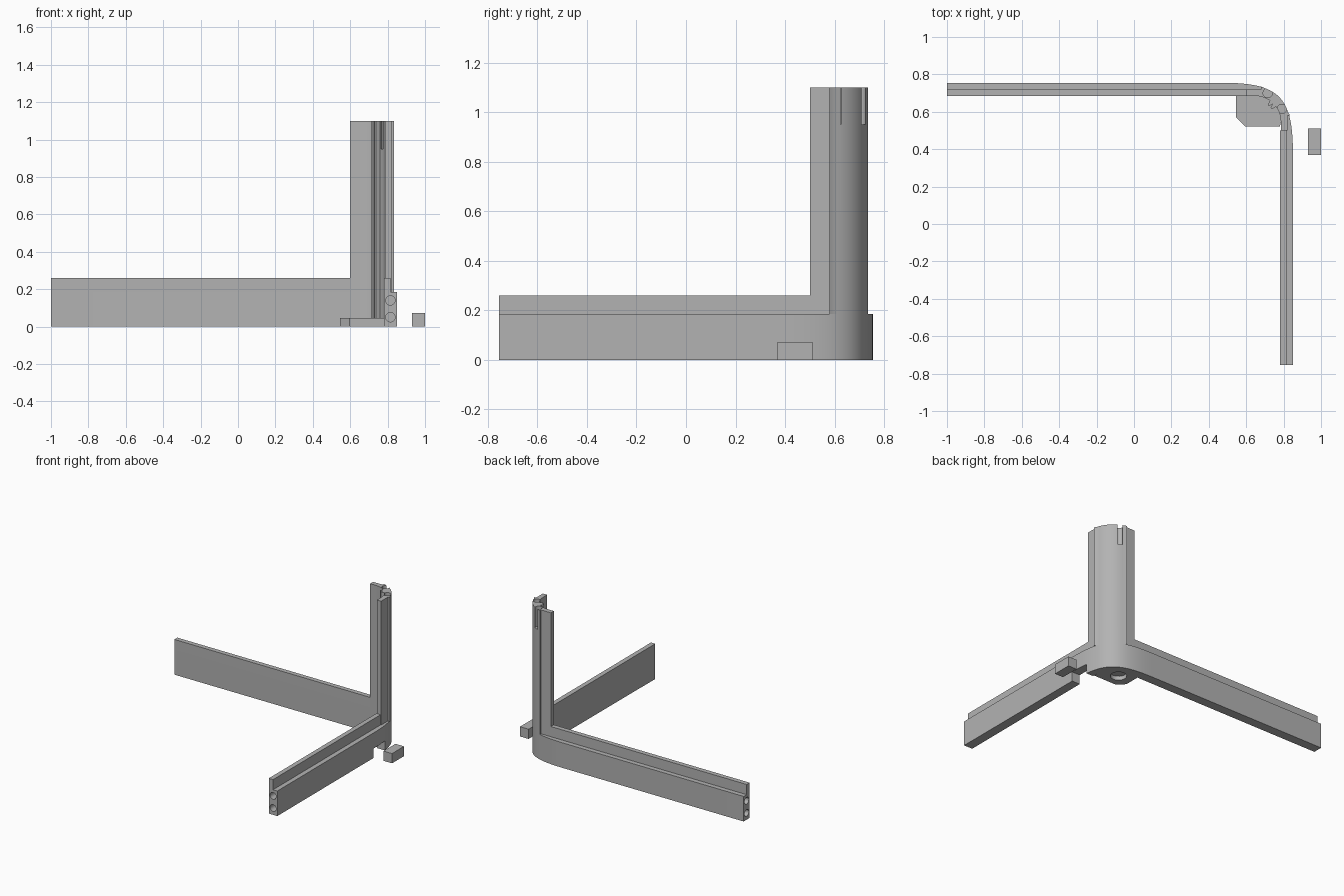
import bpy, bmesh, math
from mathutils import Vector, Matrix
from mathutils.geometry import interpolate_bezier

cube = bpy.data.objects.get("Cube")
if cube:
    bpy.data.objects.remove(cube)

grey = bpy.data.materials.new("plain grey")
grey.use_nodes = True
COLOUR = (0.45, 0.45, 0.45, 1)
grey.diffuse_color = COLOUR
grey.node_tree.nodes["Principled BSDF"].inputs["Base Color"].default_value = COLOUR


def add_mesh(name, bm):
    bmesh.ops.recalc_face_normals(bm, faces=bm.faces)
    mesh = bpy.data.meshes.new(name)
    bm.to_mesh(mesh)
    bm.free()
    mesh.materials.append(grey)
    obj = bpy.data.objects.new(name, mesh)
    bpy.context.collection.objects.link(obj)
    return obj


def prism(name, outline, z0, z1):
    bm = bmesh.new()
    face = bm.faces.new([bm.verts.new((x, y, z0)) for x, y in outline])
    top = bmesh.ops.extrude_face_region(bm, geom=[face])["geom"]
    bmesh.ops.translate(bm, vec=(0, 0, z1 - z0),
                        verts=[v for v in top if isinstance(v, bmesh.types.BMVert)])
    return add_mesh(name, bm)


def box(name, x0, x1, y0, y1, z0, z1):
    return prism(name, [(x0, y0), (x1, y0), (x1, y1), (x0, y1)], z0, z1)


def hole(centre, axis, radius, depth):
    """Cutter cylinder reaching the given depth either side of its centre."""
    bm = bmesh.new()
    turn = Vector((0, 0, 1)).rotation_difference(Vector(axis)).to_matrix().to_4x4()
    bmesh.ops.create_cone(bm, cap_ends=True, segments=32, radius1=radius, radius2=radius,
                          depth=2 * depth, matrix=Matrix.Translation(centre) @ turn)
    return add_mesh("hole_cutter", bm)


def cut(obj, cutters):
    bpy.context.view_layer.objects.active = obj
    for cutter in cutters:
        cutter.hide_render = True
        mod = obj.modifiers.new("cut", "BOOLEAN")
        mod.operation, mod.solver, mod.object = "DIFFERENCE", "EXACT", cutter
        bpy.ops.object.modifier_apply(modifier=mod.name)
        bpy.data.objects.remove(cutter)


def bezier(a, b, c, d, count):
    return [(p.x, p.y) for p in interpolate_bezier(*[Vector(q) for q in (a, b, c, d)], count)]


def mirrored(points):
    """Reflect across the diagonal of the corner."""
    return [(y + 0.1, x - 0.1) for x, y in reversed(points)]


# Shared corner curves, from the x arm round to the y arm
outer = bezier((0.47, 0.755), (0.78, 0.755), (0.85, 0.68), (0.85, 0.37), 33)
inner = bezier((0.645, 0.685), (0.725, 0.685), (0.78, 0.625), (0.78, 0.545), 16)
lead_in = [p for p in inner if p[0] < 0.725]
prong = [(0.727, 0.66), (0.715, 0.638), (0.722, 0.63), (0.742, 0.642)]
inner = lead_in + prong + mirrored(prong)[1:] + mirrored(lead_in)

# Thick lower frame with its curved corner
base = prism("lower_frame",
             [(-1, 0.685), (-1, 0.755)] + outer + [(0.85, -0.755), (0.78, -0.755)] + inner[::-1],
             0, 0.185)
cutters = [box("notch_cutter", 0.77, 0.86, 0.37, 0.51, -0.01, 0.07)]
for z in (0.05, 0.14):
    cutters.append(hole((0.815, -0.755, z), (0, 1, 0), 0.025, 0.15))
    cutters.append(hole((-1, 0.72, z), (1, 0, 0), 0.025, 0.15))
cut(base, cutters)

# Thin upper rails on the inner half of each arm
rail_x = box("back_rail", -1, 0.6, 0.685, 0.72, 0.185, 0.26)
rail_y = box("side_rail", 0.78, 0.815, -0.755, 0.5, 0.185, 0.26)

# Corner column with a thin flange on each side
bulge = [p for p in outer if p[0] > 0.68 and p[1] > 0.58]
flange = [(0.6, 0.685), (0.6, 0.72), (0.68, 0.72), (0.68, 0.735)]
column = prism("corner_column", flange + bulge + mirrored(flange) + inner[::-1], 0.185, 1.1)
cut(column, [hole((x, y, 1.1), (0, 0, 1), 0.025, 0.15)
             for x, y in ((0.715, 0.70), (0.79, 0.615))])

# Foot plate inside the corner with a round recess underneath
plate = prism("foot_plate",
              [(0.545, 0.685)] + inner + [(0.78, 0.52), (0.595, 0.52), (0.545, 0.57)], 0, 0.045)
cut(plate, [hole((0.655, 0.62, 0), (0, 0, 1), 0.055, 0.03)])

# Loose block that fills the notch
block = box("loose_block", 0.93, 1.0, 0.37, 0.51, 0, 0.072)

for obj in (base, rail_x, rail_y, column, plate, block):
    obj.data.shade_smooth()
    obj.data.set_sharp_from_angle(angle=math.radians(25))
